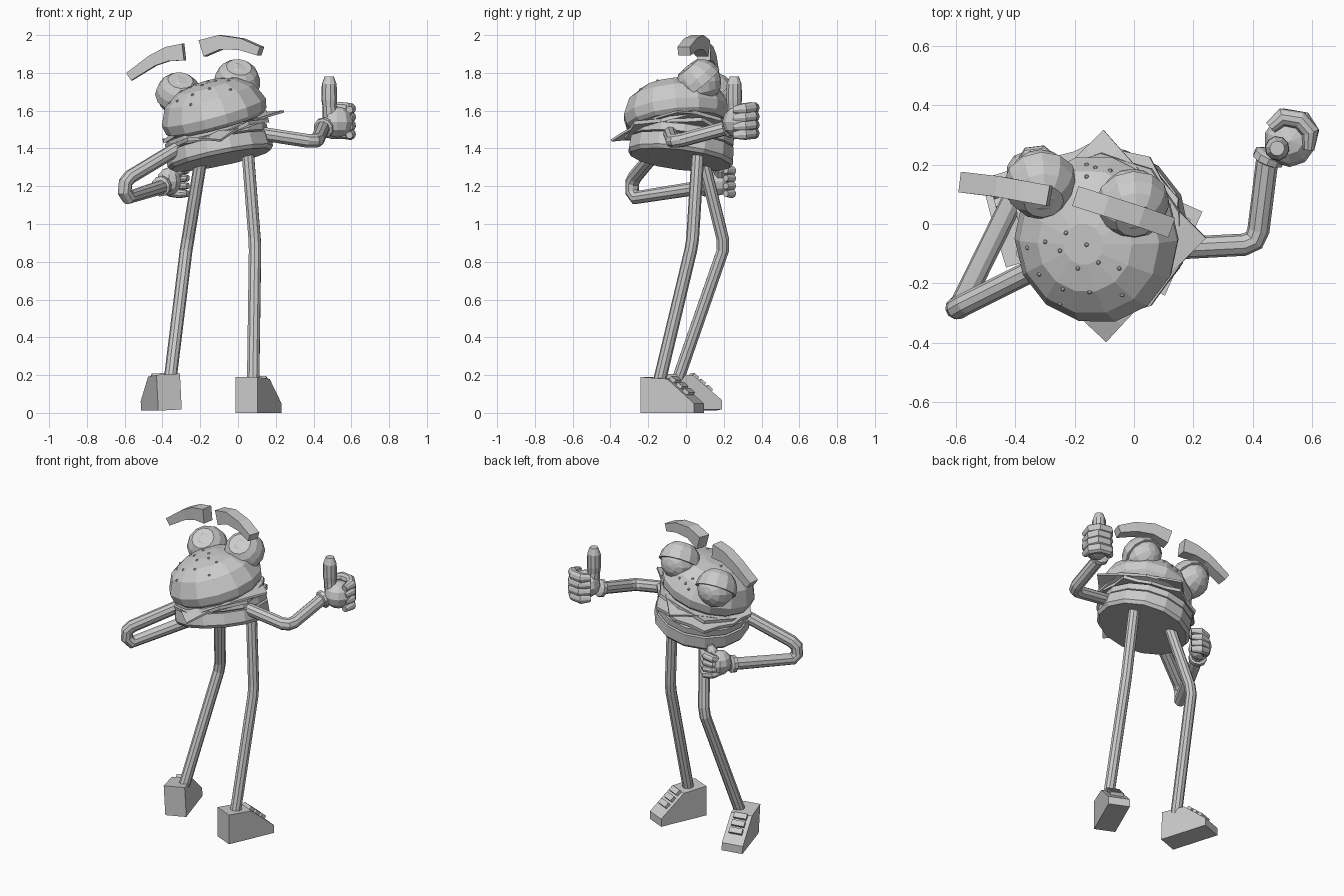
import bpy, bmesh, math
from mathutils import Vector, Matrix

cube = bpy.data.objects.get("Cube")
if cube:
    bpy.data.objects.remove(cube)

grey = bpy.data.materials.new("plain_grey")
grey.use_nodes = True
GREY = (0.6, 0.6, 0.6, 1)
grey.diffuse_color = GREY
grey.node_tree.nodes["Principled BSDF"].inputs["Base Color"].default_value = GREY


def link(name, data):
    ob = bpy.data.objects.new(name, data)
    bpy.context.collection.objects.link(ob)
    data.materials.append(grey)
    return ob


def finish(name, bm, matrix=Matrix()):
    bmesh.ops.recalc_face_normals(bm, faces=bm.faces)
    bm.transform(matrix)
    me = bpy.data.meshes.new(name)
    bm.to_mesh(me)
    bm.free()
    return link(name, me)


def frame(origin, axis):
    return Matrix.Translation(origin) @ Vector((0, 0, 1)).rotation_difference(Vector(axis)).to_matrix().to_4x4()


def loft(bm, rings):
    rows = [[bm.verts.new(p) for p in ring] for ring in rings]
    for a, b in zip(rows, rows[1:]):
        for i in range(len(a)):
            j = (i + 1) % len(a)
            bm.faces.new((a[i], a[j], b[j], b[i]))
    bm.faces.new(rows[0])
    bm.faces.new(rows[-1])


def revolve(name, profile, matrix, sides=14):
    bm = bmesh.new()
    loft(bm, [[(r * math.cos(math.tau * i / sides), r * math.sin(math.tau * i / sides), h)
               for i in range(sides)] for r, h in profile])
    return finish(name, bm, matrix)


def tube(name, points, radius, scales=None):
    cu = bpy.data.curves.new(name, 'CURVE')
    cu.dimensions = '3D'
    cu.bevel_depth = radius
    cu.bevel_resolution = 3
    cu.use_fill_caps = True
    sp = cu.splines.new('POLY')
    sp.points.add(len(points) - 1)
    for i, p in enumerate(points):
        sp.points[i].co = (*p, 1)
        sp.points[i].radius = scales[i] if scales else 1
    ob = link(name, cu)
    me = bpy.data.meshes.new_from_object(ob.evaluated_get(bpy.context.evaluated_depsgraph_get()))
    bpy.data.objects.remove(ob)
    me.materials.clear()
    me.shade_flat()
    return link(name, me)


def ball(name, centre, radius, scale=(1, 1, 1), u=10, v=6):
    bm = bmesh.new()
    bmesh.ops.create_uvsphere(bm, u_segments=u, v_segments=v, radius=radius)
    return finish(name, bm, Matrix.Translation(centre) @ Matrix.Diagonal((*scale, 1)))


# Leaning base, with the top bun tipped further forward
base = frame((-0.09, -0.03, 1.34), (-0.2, 0.12, 0.97))
lid = frame((-0.11, -0.045, 1.525), (-0.26, -0.1, 0.96))
revolve("bottom_bun", [(0.27, 0), (0.285, 0.02), (0.28, 0.09)], base)
revolve("patty", [(0.25, 0.09), (0.275, 0.1), (0.275, 0.14), (0.25, 0.15)], base)
bun = revolve("top_bun", [(0.255, 0), (0.275, 0.02), (0.285, 0.07), (0.245, 0.16),
                          (0.165, 0.215), (0.07, 0.235)], lid)


# Wavy salad leaves
def salad(name, height, outer, matrix):
    bm = bmesh.new()
    rim = []
    for i in range(20):
        a = math.tau * i / 20
        r = outer if i % 2 else 0.27
        rim.append((r * math.cos(a), r * math.sin(a), height + 0.015 * math.sin(a * 5)))
    loft(bm, [[(x, y, z + d) for x, y, z in rim] for d in (0, 0.02)])
    finish(name, bm, matrix)


salad("lower_salad_leaf", 0.15, 0.295, base)
salad("upper_salad_leaf", -0.035, 0.285, lid)

# Square cheese slice, its right corner folded down
bm = bmesh.new()
bmesh.ops.create_grid(bm, x_segments=6, y_segments=6, size=0.36 / math.sqrt(2))
bm.transform(Matrix.Rotation(math.radians(45), 4, 'Z'))
for v in bm.verts:
    bend = max(0, v.co.length - 0.23)
    v.co.z = -0.005 - bend * (0.1 if v.co.x > 0.2 else 0.3)
    if v.co.x < -0.27:
        v.co.z += v.co.x + 0.27
        v.co.x = -0.28
finish("cheese_slice", bm, lid).modifiers.new("thickness", 'SOLIDIFY').thickness = 0.012

# Sesame seeds dropped onto the bun
SEEDS = [(-23, -3), (-30, -6), (-25, -9), (-16, -7), (-36, -8), (-19, -15), (-12, -13), (-5, -15),
         (-32, -17), (-15, -23), (-24, -22), (-4, -24), (-25, -27), (-16, 20), (-13, 19), (-8, 18), (-16, 16)]
bpy.context.view_layer.update()
for x, y in SEEDS:
    hit, spot, normal, face = bun.ray_cast(Vector((x / 100, y / 100, 3)), Vector((0, 0, -1)))
    if hit:
        ball("sesame_seed", spot, 0.008, u=8, v=5)

# Eyes with half-closed lids
for side, centre in (("right", (-0.315, 0.14, 1.68)), ("left", (-0.005, 0.075, 1.75))):
    bm = bmesh.new()
    bmesh.ops.create_uvsphere(bm, u_segments=12, v_segments=8, radius=0.112)
    finish(side + "_eye", bm, frame(centre, (0, 1, 0.1)))
    arc = [math.radians(a) for a in (-5, 16, 37, 57)]
    revolve(side + "_eyelid", [(0.105, -0.011)] + [(0.124 * math.cos(a), 0.124 * math.sin(a)) for a in arc],
            frame(centre, (0.1, -0.62, 0.76)), 12)


# Arched eyebrows
def brow(name, points):
    pts = [Vector(p) for p in points]
    bm = bmesh.new()
    rings = []
    for i, p in enumerate(pts):
        t = (pts[min(i + 1, len(pts) - 1)] - pts[max(i - 1, 0)]).normalized()
        s = t.cross(Vector((0, 0, 1))).normalized() * 0.035
        u = s.cross(t).normalized() * (0.024 + 0.007 * (i if "right" in name else 3 - i))
        rings.append([p + s + u, p - s + u, p - s - u, p + s - u])
    loft(bm, rings)
    finish(name, bm)


brow("left_eyebrow", [(-0.185, 0.09, 1.93), (-0.09, 0.06, 1.962), (0.02, 0.025, 1.952), (0.12, -0.01, 1.915)])
brow("right_eyebrow", [(-0.575, 0.14, 1.78), (-0.45, 0.125, 1.865), (-0.37, 0.11, 1.9), (-0.285, 0.095, 1.91)])

# Legs
tube("left_leg", [(0.05, 0.065, 1.4), (0.088, 0.035, 0.92), (0.09, 0.025, 0.86), (0.08, -0.145, 0.15)], 0.034)
tube("right_leg", [(-0.19, 0.08, 1.38), (-0.265, 0.195, 0.92), (-0.275, 0.195, 0.86), (-0.36, -0.045, 0.17)], 0.034)


# Wedge shoes with lace bars
def shoe(side, heel, yaw, roll):
    m = Matrix.Translation(heel) @ Matrix.Rotation(math.radians(yaw), 4, 'Z') @ Matrix.Rotation(math.radians(roll), 4, 'Y')
    bm = bmesh.new()
    outline = [(0, 0), (0.31, 0), (0.31, 0.05), (0.155, 0.18), (0, 0.19)]
    loft(bm, [[(x, y, z) for y, z in outline] for x in (-0.065, 0.065)])
    finish(side + "_shoe", bm, m)
    for k in range(3):
        bm = bmesh.new()
        bmesh.ops.create_cube(bm, size=1)
        bm.transform(Matrix.Translation((0, 0.17 + 0.038 * k, 0.17 - 0.032 * k)) @ Matrix.Rotation(-0.7, 4, 'X')
                     @ Matrix.Diagonal((0.08, 0.034, 0.036, 1)))
        finish(side + "_lace", bm, m)


shoe("left", (0.045, -0.215, 0), -24, 0)
shoe("right", (-0.36, -0.125, 0.015), 17, -3)

# Arms
tube("left_arm", [(0.08, -0.085, 1.485), (0.37, -0.07, 1.44), (0.405, -0.055, 1.44), (0.42, -0.02, 1.445),
                  (0.45, 0.22, 1.51)], 0.038)
tube("right_arm", [(-0.27, -0.12, 1.43), (-0.57, -0.27, 1.25), (-0.595, -0.285, 1.22), (-0.6, -0.285, 1.17),
                   (-0.58, -0.265, 1.14), (-0.39, 0.12, 1.2)], 0.038)


# Gloved hands: cuff, palm, fingers and thumb
def cuff(name, centre, axis):
    revolve(name, [(0.035, -0.02), (0.054, -0.012), (0.054, 0.012), (0.035, 0.02)], frame(centre, axis), 10)


cuff("left_cuff", (0.455, 0.225, 1.51), (0.35, 0.85, 0.3))
ball("left_palm", (0.525, 0.28, 1.54), 0.088, (1, 1, 0.95))
tube("left_thumb", [(0.49, 0.26, 1.56), (0.485, 0.255, 1.62), (0.483, 0.255, 1.66), (0.483, 0.255, 1.74),
                    (0.483, 0.255, 1.78)], 0.042, (1, 0.9, 1, 0.95, 0.6))
for k in range(4):
    z, spread = 1.615 - 0.045 * k, 0.01 * (k % 3 > 0)
    tube("left_finger", [(0.46, 0.325, z), (0.5 + spread, 0.36, z), (0.56 + spread, 0.35, z),
                         (0.595, 0.31, z - 0.005), (0.59, 0.25, z - 0.01)], 0.031, (0.7, 1, 1, 1, 0.6))

cuff("right_cuff", (-0.405, 0.1, 1.2), (0.45, 0.85, 0.12))
ball("right_palm", (-0.365, 0.17, 1.225), 0.075, (0.9, 1, 1))
tube("right_thumb", [(-0.34, 0.18, 1.25), (-0.31, 0.18, 1.29), (-0.3, 0.18, 1.325)], 0.034, (1, 1, 0.5))
for k in range(4):
    fan = 1.5 - k
    tube("right_finger", [(-0.39, 0.18, 1.215 + 0.022 * fan), (-0.355, 0.235, 1.22 + 0.034 * fan),
                          (-0.31, 0.24, 1.222 + 0.04 * fan), (-0.265, 0.21, 1.222 + 0.041 * fan)],
         0.026, (0.8, 1, 1, 0.65))
